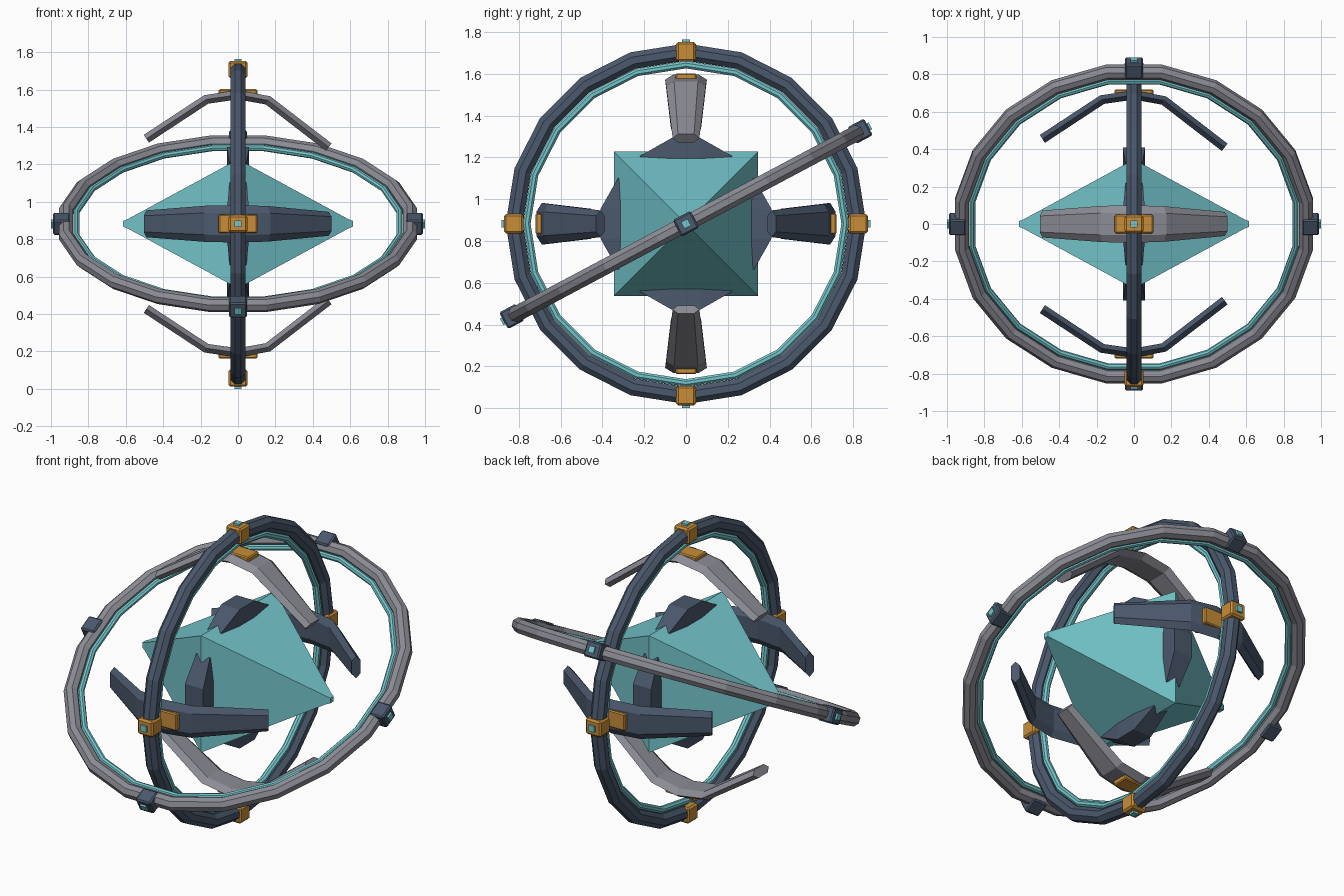
import bpy, bmesh, math
from mathutils import Matrix, Vector

if "Cube" in bpy.data.objects:
    bpy.data.objects.remove(bpy.data.objects["Cube"])

CENTRE = Matrix.Translation((0, 0, 0.8825))
TILT = Matrix.Rotation(math.radians(28), 4, 'X')


def material(name, rgb):
    m = bpy.data.materials.new(name)
    m.use_nodes = True
    m.diffuse_color = (*rgb, 1)
    m.node_tree.nodes["Principled BSDF"].inputs["Base Color"].default_value = (*rgb, 1)
    return m


teal = material("teal", (0.175, 0.57, 0.61))
slate = material("slate_blue", (0.07, 0.098, 0.15))
grey = material("grey", (0.26, 0.26, 0.30))
orange = material("orange", (0.58, 0.27, 0.04))


def finish(name, bm, mat, matrix):
    bmesh.ops.recalc_face_normals(bm, faces=bm.faces)
    mesh = bpy.data.meshes.new(name)
    bm.to_mesh(mesh)
    bm.free()
    mesh.materials.append(mat)
    ob = bpy.data.objects.new(name, mesh)
    ob.matrix_world = CENTRE @ matrix
    bpy.context.collection.objects.link(ob)
    return ob


def loft(name, loops, mat, matrix, closed=False):
    """Skin a series of equal-length point loops."""
    bm = bmesh.new()
    rows = [[bm.verts.new(p) for p in loop] for loop in loops]
    n = len(rows[0])
    pairs = list(zip(rows, rows[1:])) + ([(rows[-1], rows[0])] if closed else [])
    for a, b in pairs:
        for i in range(n):
            j = (i + 1) % n
            bm.faces.new((a[i], a[j], b[j], b[i]))
    if not closed:
        bm.faces.new(rows[0])
        bm.faces.new(rows[-1])
    return finish(name, bm, mat, matrix)


def ring(name, radius, tube, mat, matrix, phase=0.0, steps=20):
    """Low-poly ring in the local XY plane with an octagonal tube."""
    loops = []
    for s in range(steps):
        a = math.tau * (s + phase) / steps
        loop = []
        for k in range(8):
            b = math.tau * (k + 0.5) / 8
            r = radius + tube * math.cos(b) / math.cos(math.pi / 8)
            z = tube * math.sin(b) / math.cos(math.pi / 8)
            loop.append((r * math.cos(a), r * math.sin(a), z))
        loops.append(loop)
    return loft(name, loops, mat, matrix, closed=True)


def box(name, centre, half, mat, matrix, bevel=0.0):
    bm = bmesh.new()
    bmesh.ops.create_cube(bm, size=2)
    for v in bm.verts:
        v.co = Vector([c + h * x for c, h, x in zip(centre, half, v.co)])
    if bevel:
        bmesh.ops.bevel(bm, geom=bm.edges[:], offset=bevel, segments=1, affect='EDGES')
    return finish(name, bm, mat, matrix)


def blade(name, mat, matrix):
    """Bent lens-section blade arching along x, outward along z."""
    # x, distance from the centre, half width
    path = [(-0.49, 0.455, 0.072), (-0.17, 0.665, 0.097), (0, 0.69, 0.1),
            (0.16, 0.66, 0.095), (0.485, 0.41, 0.064)]
    pts = [Vector((x, 0, r)) for x, r, w in path]
    loops = []
    for i, (x, r, w) in enumerate(path):
        d = (pts[min(i + 1, len(pts) - 1)] - pts[max(i - 1, 0)]).normalized()
        up = Vector((-d.z, 0, d.x))
        section = [(1, 0), (0.6, 1), (-0.6, 1), (-1, 0), (-0.6, -1), (0.6, -1)]
        loops.append([pts[i] + Vector((0, w * u, 0)) + up * 0.025 * v for u, v in section])
    return loft(name, loops, mat, matrix)


def bracket(name, matrix):
    """Wedge straddling one ridge of the crystal."""
    loops = []
    for y, top, half in [(-0.22, 0.325, 0.045), (-0.07, 0.41, 0.06),
                         (0.07, 0.41, 0.06), (0.22, 0.325, 0.045)]:
        loops.append([(-half, y, 0.29), (half, y, 0.29), (half, y, top), (-half, y, top)])
    return loft(name, loops, slate, matrix)


# Central crystal: double pyramid with small blunt tips
crystal = []
for x, h in [(-0.615, 0.015), (-0.59, 0.025), (0, 0.345), (0.59, 0.025), (0.615, 0.015)]:
    crystal.append([(x, h, h), (x, -h, h), (x, -h, -h), (x, h, -h)])
loft("crystal", crystal, teal, Matrix.Identity(4))

# Upright ring and tilted ring, each with a glowing inner band
UPRIGHT = Matrix.Rotation(math.pi / 2, 4, 'Y')
ring("upright_ring", 0.822, 0.041, slate, UPRIGHT)
ring("upright_ring_band", 0.762, 0.018, teal, UPRIGHT)
ring("tilted_ring", 0.93, 0.038, grey, TILT, phase=0.5)
ring("tilted_ring_band", 0.875, 0.016, teal, TILT, phase=0.5)

# Parts repeated every quarter turn
for i, side in enumerate(("top", "front", "bottom", "back")):
    turn = Matrix.Rotation(i * math.pi / 2, 4, 'X')
    blade(side + "_blade", slate if i % 2 else grey, turn)
    bracket(side + "_bracket", turn)
    box(side + "_blade_plate", (0, 0, 0.702), (0.103, 0.05, 0.018), orange, turn, 0.006)
    box(side + "_clamp", (0, 0, 0.824), (0.05, 0.047, 0.047), orange, turn, 0.01)
    box(side + "_stud", (0, 0, 0.868), (0.018, 0.018, 0.0145), teal, turn)

for i, side in enumerate(("left", "back", "right", "front")):
    turn = TILT @ Matrix.Rotation(i * math.pi / 2, 4, 'Z')
    box(side + "_ring_clamp", (0.944, 0, 0), (0.045, 0.048, 0.045), slate, turn, 0.008)
    box(side + "_ring_stud", (0.988, 0, 0), (0.012, 0.018, 0.018), teal, turn)
